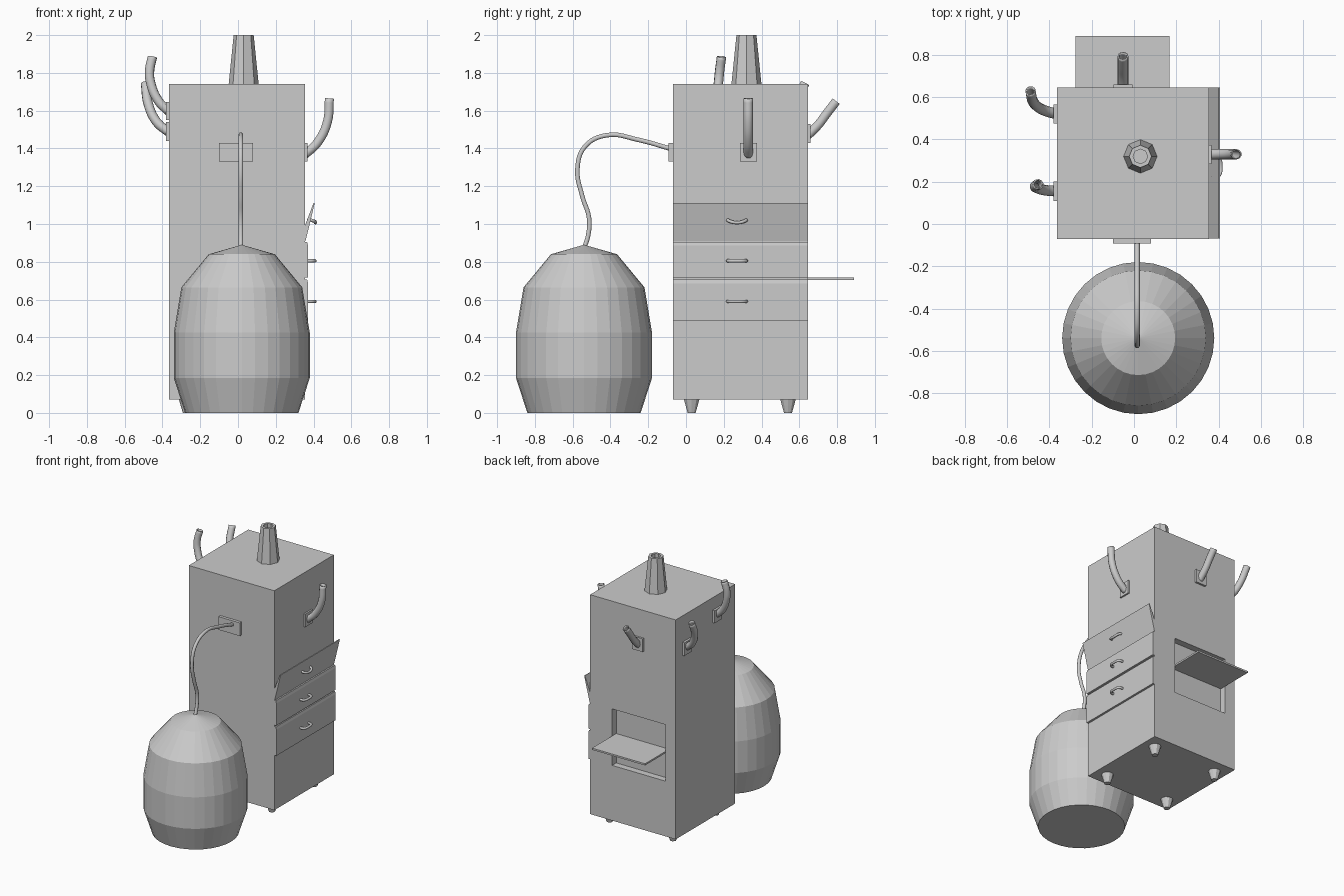
import bpy, bmesh, math

if "Cube" in bpy.data.objects:
    bpy.data.objects.remove(bpy.data.objects["Cube"])


def add_mesh(name, bm):
    bmesh.ops.recalc_face_normals(bm, faces=bm.faces)
    me = bpy.data.meshes.new(name)
    bm.to_mesh(me)
    bm.free()
    ob = bpy.data.objects.new(name, me)
    bpy.context.collection.objects.link(ob)
    return ob


def box(name, x, y, z):
    """Box from (min, max) ranges."""
    bm = bmesh.new()
    bmesh.ops.create_cube(bm, size=1)
    for v in bm.verts:
        v.co = [r[0] if c < 0 else r[1] for c, r in zip(v.co, (x, y, z))]
    return add_mesh(name, bm)


def lathe(name, profile, sides, cx, cy):
    """Spin (radius, z) points round a vertical axis; both ends are capped."""
    bm = bmesh.new()
    rings = []
    for r, z in profile:
        rings.append([bm.verts.new((cx + r * math.cos(math.tau * i / sides),
                                    cy + r * math.sin(math.tau * i / sides), z))
                      for i in range(sides)])
    for a, b in zip(rings, rings[1:]):
        for i in range(sides):
            j = (i + 1) % sides
            bm.faces.new((a[i], a[j], b[j], b[i]))
    bm.faces.new(rings[0])
    bm.faces.new(rings[-1])
    bmesh.ops.remove_doubles(bm, verts=bm.verts, dist=0.0001)
    return add_mesh(name, bm)


def prism(name, outline, y0, y1):
    """Extrude an (x, z) outline along y."""
    bm = bmesh.new()
    face = bm.faces.new([bm.verts.new((x, y0, z)) for x, z in outline])
    ext = bmesh.ops.extrude_face_region(bm, geom=[face])["geom"]
    for v in ext:
        if isinstance(v, bmesh.types.BMVert):
            v.co.y = y1
    return add_mesh(name, bm)


def tube(name, points, radius, hollow=False):
    """Smooth round tube through points."""
    cu = bpy.data.curves.new(name, 'CURVE')
    cu.dimensions = '3D'
    cu.bevel_depth = radius
    cu.bevel_resolution = 3
    cu.resolution_u = 6
    cu.use_fill_caps = not hollow
    sp = cu.splines.new('BEZIER')
    sp.bezier_points.add(len(points) - 1)
    for bp, p in zip(sp.bezier_points, points):
        bp.co = p
        bp.handle_left_type = bp.handle_right_type = 'AUTO'
    ob = bpy.data.objects.new(name, cu)
    bpy.context.collection.objects.link(ob)
    bpy.ops.object.select_all(action='DESELECT')
    ob.select_set(True)
    bpy.context.view_layer.objects.active = ob
    bpy.ops.object.convert(target='MESH')
    ob = bpy.context.object
    bpy.ops.object.shade_smooth_by_angle(angle=math.radians(50))
    if hollow:
        mod = ob.modifiers.new("wall", 'SOLIDIFY')
        mod.thickness = 0.006
        mod.offset = -1
    return ob


# Cabinet with a shallow recess in the back
body = box("cabinet_body", (-0.365, 0.355), (-0.07, 0.645), (0.07, 1.74))
cutter = box("recess_cutter", (-0.28, 0.17), (0.595, 0.7), (0.49, 0.92))
cutter.hide_render = True
cutter.hide_viewport = True
cut = body.modifiers.new("recess", 'BOOLEAN')
cut.operation = 'DIFFERENCE'
cut.object = cutter
cut.solver = 'EXACT'

# Open flap lying level in the recess
box("back_flap", (-0.278, 0.168), (0.60, 0.89), (0.703, 0.716))

# Feet
for x in (-0.27, 0.265):
    for y in (0.03, 0.54):
        lathe("foot", [(0.022, 0), (0.034, 0.04), (0.043, 0.072)], 10, x, y)

# Chimney with open top
lathe("chimney", [(0.08, 1.735), (0.053, 2.0), (0.034, 2.0), (0.036, 1.90)], 8, 0.03, 0.32)

# Barrel
lathe("barrel", [(0.30, 0), (0.36, 0.185), (0.36, 0.425), (0.32, 0.665),
                 (0.175, 0.84), (0.0, 0.89)], 32, 0.02, -0.54)

# Drawer fronts on the right side, the top one tipped outward
for z0, z1 in ((0.487, 0.705), (0.717, 0.905)):
    prism("drawer_front", [(0.35, z0), (0.371, z0), (0.371, z1 - 0.02),
                           (0.366, z1), (0.35, z1)], -0.068, 0.645)
prism("tilted_drawer_front", [(0.352, 0.91), (0.357, 0.91), (0.371, 0.965),
                              (0.406, 1.11), (0.400, 1.112), (0.352, 0.985)], -0.068, 0.645)

# Drawer handles
for z, x, drop in ((0.59, 0.365, 0), (0.805, 0.365, 0), (1.025, 0.368, 0.018)):
    tube("drawer_handle", [(x, 0.22, z), (x + 0.032, 0.228, z - drop * 0.5),
                           (x + 0.042, 0.27, z - drop), (x + 0.032, 0.312, z - drop * 0.5),
                           (x, 0.32, z)], 0.009)

# Mounting plates
box("front_plate", (-0.10, 0.08), (-0.092, -0.06), (1.33, 1.43))
box("right_plate", (0.35, 0.367), (0.285, 0.375), (1.33, 1.43))
box("back_plate", (-0.097, -0.007), (0.64, 0.66), (1.43, 1.53))
box("left_front_plate", (-0.382, -0.36), (0.11, 0.20), (1.55, 1.645))
box("left_back_plate", (-0.382, -0.36), (0.475, 0.565), (1.44, 1.54))

# Curved pipes
R = 0.025
tube("right_pipe", [(0.35, 0.33, 1.365), (0.42, 0.33, 1.43), (0.473, 0.33, 1.54),
                    (0.484, 0.33, 1.665)], R, True)
tube("back_pipe", [(-0.052, 0.64, 1.465), (-0.052, 0.70, 1.525), (-0.052, 0.745, 1.585),
                   (-0.052, 0.795, 1.65)], R, True)
tube("left_front_pipe", [(-0.365, 0.155, 1.595), (-0.42, 0.16, 1.65), (-0.463, 0.172, 1.75),
                         (-0.468, 0.178, 1.81), (-0.453, 0.188, 1.885)], R, True)
tube("left_back_pipe", [(-0.365, 0.52, 1.485), (-0.43, 0.54, 1.54), (-0.475, 0.575, 1.635),
                        (-0.49, 0.63, 1.745)], R, True)

# Hose from cabinet to barrel
tube("hose", [(0.015, y, z) for y, z in
              ((-0.08, 1.398), (-0.25, 1.445), (-0.42, 1.47), (-0.535, 1.41), (-0.575, 1.29),
               (-0.55, 1.15), (-0.513, 1.03), (-0.518, 0.94), (-0.54, 0.87))], 0.0125)
